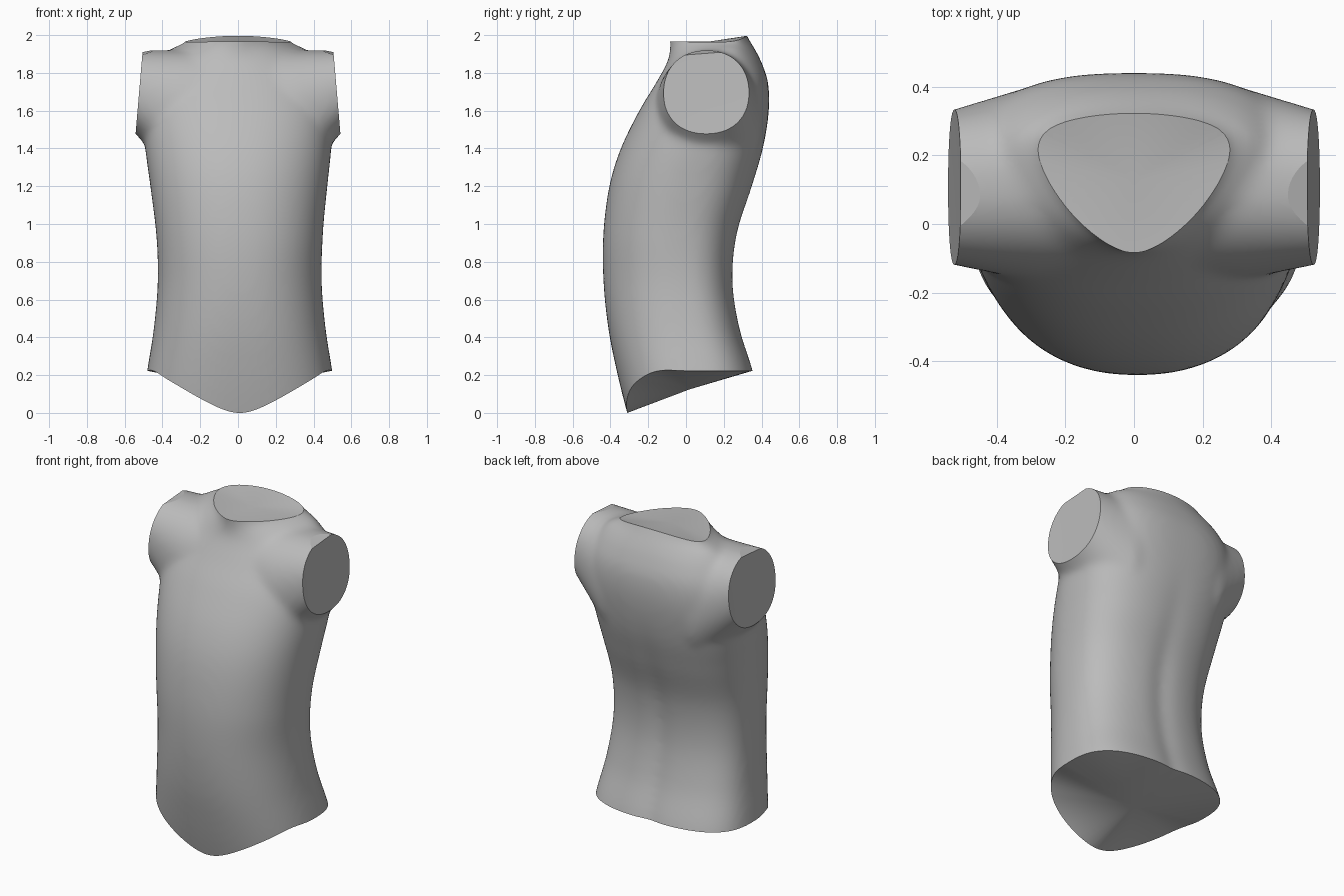
import bpy, bmesh, math
from mathutils import Vector

default_cube = bpy.data.objects.get("Cube")
if default_cube:
    bpy.data.objects.remove(default_cube, do_unlink=True)

# Torso cross-sections: height, half width, widest y, front y, back y, roundness
SECTIONS = [
    (-0.2, 0.54, 0.05, -0.25, 0.43, 2.4),
    (0, 0.52, 0.05, -0.31, 0.4, 2.4),
    (0.22, 0.491, 0.04, -0.365, 0.358, 2.4),
    (0.45, 0.455, 0, -0.411, 0.287, 2.3),
    (0.7, 0.434, -0.03, -0.437, 0.25, 2.2),
    (0.95, 0.441, -0.04, -0.438, 0.272, 2.2),
    (1.2, 0.468, 0, -0.407, 0.35, 2.2),
    (1.4, 0.492, 0.05, -0.347, 0.407, 2.2),
    (1.6, 0.505, 0.1, -0.25, 0.438, 2.2),
    (1.75, 0.485, 0.14, -0.16, 0.435, 2.1),
    (1.86, 0.43, 0.18, -0.1, 0.4, 1.9),
    (1.93, 0.36, 0.22, -0.085, 0.365, 1.6),
    (1.98, 0.27, 0.24, -0.09, 0.335, 1.5),
    (2.1, 0.23, 0.24, -0.09, 0.27, 1.5),
]
SEGMENTS = 96


def smooth_rows(rows, steps=6):
    """Catmull-Rom interpolation between the section rows."""
    out = []
    for i in range(len(rows) - 1):
        a, b = rows[max(i - 1, 0)], rows[i]
        c, d = rows[i + 1], rows[min(i + 2, len(rows) - 1)]
        for s in range(steps):
            t = s / steps
            out.append([q + t * ((r - p) / 2 + t * (p - 2.5 * q + 2 * r - e / 2
                        + t * (1.5 * (q - r) + (e - p) / 2)))
                        for p, q, r, e in zip(a, b, c, d)])
    return out + [list(rows[-1])]


def super_point(angle, n):
    c, s = math.cos(angle), math.sin(angle)
    return (math.copysign(abs(c) ** (2 / n), c),
            math.copysign(abs(s) ** (2 / n), s))


def loft(bm, rings):
    """Skin a list of point rings and close both ends."""
    loops = [[bm.verts.new(p) for p in ring] for ring in rings]
    for low, high in zip(loops, loops[1:]):
        for i in range(len(low)):
            j = (i + 1) % len(low)
            bm.faces.new((low[i], low[j], high[j], high[i]))
    bm.faces.new(loops[0][::-1])
    bm.faces.new(loops[-1])


def torso_ring(z, width, mid, front, back, n):
    ring = []
    fade = min(max((1.5 - z) / 0.6, 0), 1)
    for k in range(SEGMENTS):
        angle = math.tau * k / SEGMENTS
        is_back = angle < math.pi
        u, v = super_point(angle, n + 0.4 if is_back else n)
        x, y = width * u, mid + v * (back - mid if is_back else mid - front)
        # shallow spine groove
        if is_back:
            y -= 0.015 * fade * math.exp(-(x / 0.06) ** 2)
        ring.append((x + 0.009 * fade, y, z))
    return ring


def shoulder_ring(x):
    """Oval that widens and drops towards the chest."""
    inward = min(0.5 - abs(x), 0.2)
    front, back = -0.125 - 0.2 * inward, 0.342 + 0.3 * inward
    bottom, top = 1.435 - 1.1 * inward, 1.925
    pts = [super_point(math.tau * k / SEGMENTS, 2.2) for k in range(SEGMENTS)]
    return [(x, (front + back + (back - front) * u) / 2,
             (bottom + top + (top - bottom) * v) / 2) for u, v in pts]


def cut(bm, axis, limit, side, centre):
    """Trim along a curved limit and close it with a fan around centre."""
    for v in bm.verts:
        v.co[axis] -= limit(v.co)
    normal = Vector((0, 0, 0))
    normal[axis] = side
    bmesh.ops.bisect_plane(bm, geom=bm.verts[:] + bm.edges[:] + bm.faces[:],
                           plane_co=(0, 0, 0), plane_no=normal, clear_outer=True)
    for v in bm.verts:
        old = v.co.copy()
        v.co[axis] += limit(old)
    rim = [e for e in bm.edges if e.is_boundary]
    for e in rim:
        e.smooth = False
    caps = bmesh.ops.edgeloop_fill(bm, edges=rim)["faces"]
    cap = max(caps, key=lambda f: len(f.verts))
    for v in bmesh.ops.poke(bm, faces=[cap])["verts"]:
        v.co = centre


def hem(co):
    """Lower edge: pointed at the front, level at the back."""
    x = abs(co.x - 0.009)
    point = 0.005 + 0.24 * (math.sqrt(x * x + 0.0144) - 0.12) / 0.38
    t = min(max((co.y + 0.25) / 0.25, 0), 1)
    t = t * t * (3 - 2 * t)
    return point + (0.228 - point) * t


# Torso and shoulder masses
bm = bmesh.new()
loft(bm, [torso_ring(*row) for row in smooth_rows(SECTIONS)])
loft(bm, [shoulder_ring(-0.62 + 1.24 * i / 40) for i in range(41)])
bmesh.ops.recalc_face_normals(bm, faces=bm.faces)
mesh = bpy.data.meshes.new("torso")
bm.to_mesh(mesh)
bm.free()
torso = bpy.data.objects.new("torso", mesh)
bpy.context.scene.collection.objects.link(torso)

# Blend them into one skin
remesh = torso.modifiers.new("blend", "REMESH")
remesh.mode = "VOXEL"
remesh.voxel_size = 0.016
soften = torso.modifiers.new("soften", "SMOOTH")
soften.factor = 0.5
soften.iterations = 22
bpy.context.view_layer.update()
depsgraph = bpy.context.evaluated_depsgraph_get()
skin = bpy.data.meshes.new_from_object(torso.evaluated_get(depsgraph))
torso.modifiers.clear()
torso.data = skin

# Trim the hem, neck and both arm openings
bm = bmesh.new()
bm.from_mesh(skin)
cut(bm, 2, hem, -1, (0.009, 0.02, 0.13))
cut(bm, 2, lambda co: 1.977 + 0.075 * co.y - 0.3 * co.x ** 2, 1, (0, 0.13, 1.972))
for side in (-1, 1):
    cut(bm, 0, lambda co: side * (0.505 + 0.085 * (1.92 - co.z)), side,
        (side * 0.522, 0.11, 1.68))
bmesh.ops.recalc_face_normals(bm, faces=bm.faces)

# Stand on the ground
low = min(v.co.z for v in bm.verts)
for v in bm.verts:
    v.co.z -= low
for f in bm.faces:
    f.smooth = True
    f.material_index = 0
bm.to_mesh(skin)
bm.free()

# Plain grey finish
grey = bpy.data.materials.new("plain_grey")
grey.use_nodes = True
colour = (0.5, 0.5, 0.5, 1)
grey.diffuse_color = colour
grey.node_tree.nodes["Principled BSDF"].inputs["Base Color"].default_value = colour
skin.materials.clear()
skin.materials.append(grey)
